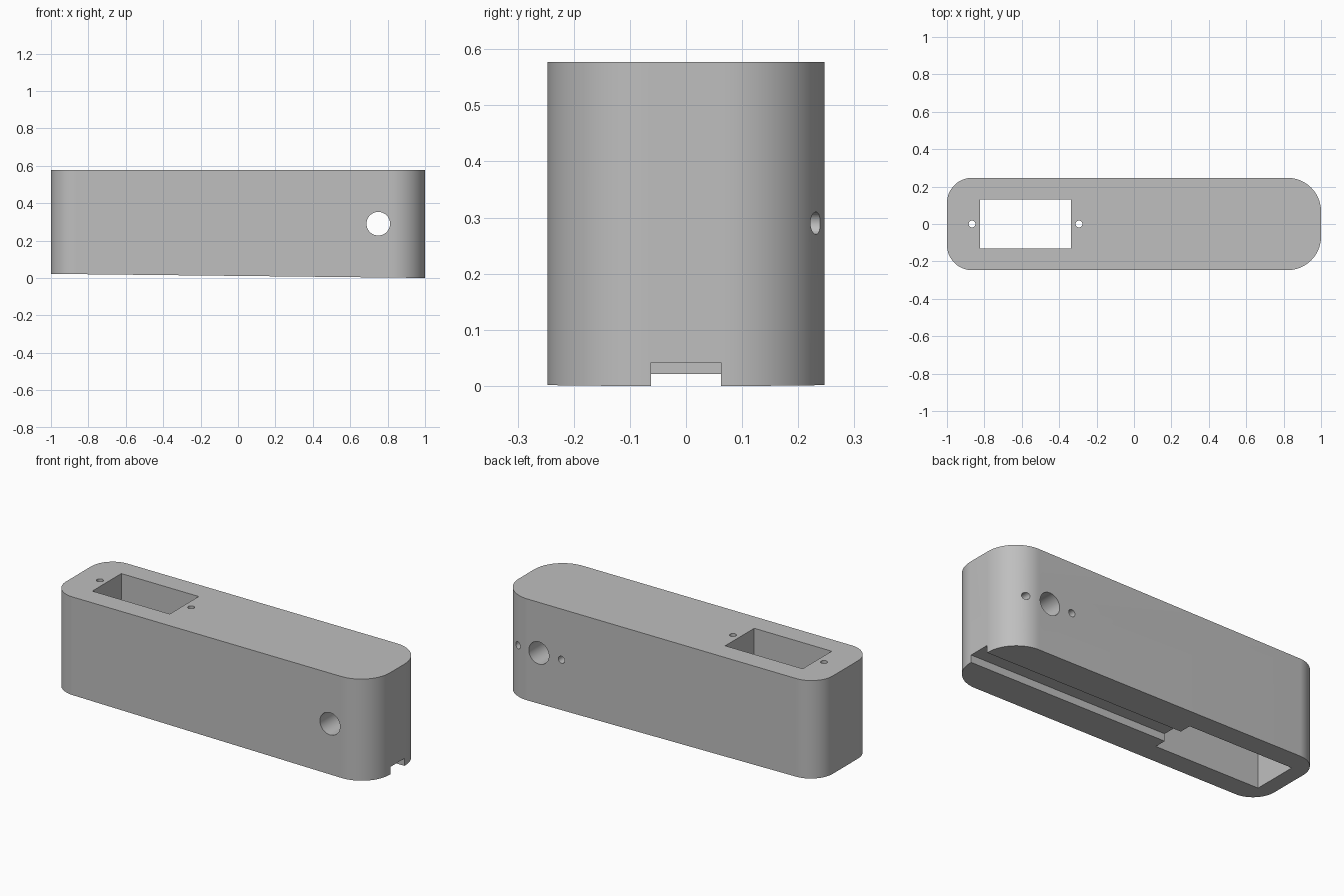
import bpy, bmesh, math
from mathutils import Matrix

cube = bpy.data.objects.get("Cube")
if cube:
    bpy.data.objects.remove(cube, do_unlink=True)

HALF_W, HEIGHT, RISE = 0.247, 0.577, 0.022
HOLE_X, HOLE_Z = 0.75, 0.29
OPENING_X = -0.58

grey = bpy.data.materials.new("plain grey")
grey.use_nodes = True
colour = (0.52, 0.52, 0.52, 1)
grey.diffuse_color = colour
grey.node_tree.nodes["Principled BSDF"].inputs["Base Color"].default_value = colour


def underside(x):
    """Height of the gently sloping underside."""
    return RISE * (1 - x) / 2


def make_object(name, bm):
    bmesh.ops.recalc_face_normals(bm, faces=bm.faces)
    mesh = bpy.data.meshes.new(name)
    bm.to_mesh(mesh)
    bm.free()
    mesh.materials.append(grey)
    obj = bpy.data.objects.new(name, mesh)
    bpy.context.collection.objects.link(obj)
    return obj


def box(name, x0, x1, half_y, z0, z1):
    bm = bmesh.new()
    bmesh.ops.create_cube(bm, size=1)
    for v in bm.verts:
        v.co.x = x1 if v.co.x > 0 else x0
        v.co.y *= 2 * half_y
        v.co.z = z1 if v.co.z > 0 else z0
    return bm if name is None else make_object(name, bm)


def drill(name, radius, length, place, along_y=False, sides=48):
    bm = bmesh.new()
    turn = Matrix.Rotation(math.pi / 2 if along_y else 0, 4, "X")
    bmesh.ops.create_cone(bm, cap_ends=True, segments=sides, radius1=radius,
                          radius2=radius, depth=length,
                          matrix=Matrix.Translation(place) @ turn)
    return make_object(name, bm)


# Body: rounded outline with a larger radius at the +x end
bm = bmesh.new()
outline = []
for quarter, (sx, sy) in enumerate([(1, 1), (-1, 1), (-1, -1), (1, -1)]):
    r = 0.18 if sx > 0 else 0.135
    for i in range(25):
        a = math.radians(90) * (quarter + i / 24)
        outline.append((sx * (1 - r) + r * math.cos(a),
                        sy * (HALF_W - r) + r * math.sin(a)))
base = bm.faces.new([bm.verts.new((x, y, underside(x))) for x, y in outline])
top = bmesh.ops.extrude_face_region(bm, geom=[base])
for v in top["geom"]:
    if isinstance(v, bmesh.types.BMVert):
        v.co.z = HEIGHT
body = make_object("body", bm)

# Cable groove, its ceiling parallel to the underside
groove = box(None, -0.6, 1.2, 0.062, -0.2, 0.042)
for v in groove.verts:
    v.co.z += underside(v.co.x)

cutters = [
    make_object("groove_cutter", groove),
    box("pocket_cutter", OPENING_X - 0.33, OPENING_X + 0.33, 0.13, -0.2, 0.32),
    box("opening_cutter", OPENING_X - 0.243, OPENING_X + 0.243, 0.13, 0.2, 0.8),
    drill("side_hole_cutter", 0.063, 1, (HOLE_X, 0, HOLE_Z), along_y=True),
]
# Screw holes beside the opening and beside the back hole
for s in (-1, 1):
    cutters.append(drill("top_screw_cutter", 0.018, 0.6,
                         (OPENING_X + s * 0.286, 0, 0.5), sides=24))
    cutters.append(drill("back_screw_cutter", 0.02, 0.3,
                         (HOLE_X + s * 0.142, 0.25, HOLE_Z), along_y=True, sides=24))

bpy.context.view_layer.objects.active = body
for cutter in cutters:
    cutter.hide_render = True
    mod = body.modifiers.new("cut", "BOOLEAN")
    mod.operation = "DIFFERENCE"
    mod.solver = "EXACT"
    mod.object = cutter
    bpy.ops.object.modifier_apply(modifier=mod.name)
    bpy.data.objects.remove(cutter, do_unlink=True)

# Smooth the rounded corners and bores, keep edges crisp
bpy.ops.object.select_all(action="DESELECT")
body.select_set(True)
bpy.ops.object.shade_smooth_by_angle(angle=math.radians(30))
